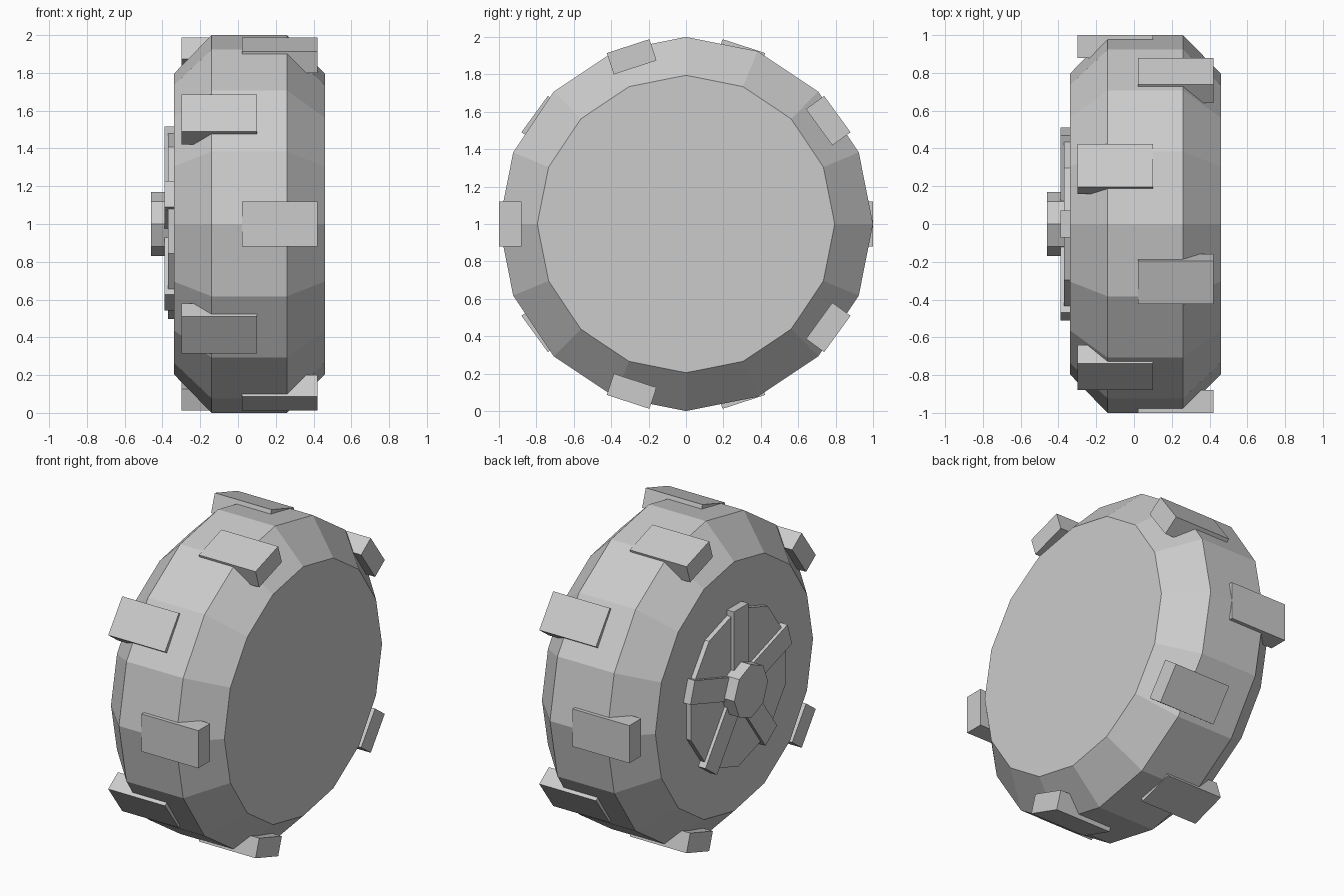
import bpy, bmesh
from math import cos, sin, pi, radians
from mathutils import Matrix

cube = bpy.data.objects.get("Cube")
if cube:
    bpy.data.objects.remove(cube, do_unlink=True)

# One flat grey for the whole wheel
grey = bpy.data.materials.new("plain_grey")
grey.use_nodes = True
COLOUR = (0.6, 0.6, 0.6, 1)
grey.diffuse_color = COLOUR
grey.node_tree.nodes["Principled BSDF"].inputs["Base Color"].default_value = COLOUR

AXLE = Matrix.Translation((0, 0, 1))


def finish(name, bm):
    bmesh.ops.recalc_face_normals(bm, faces=bm.faces)
    mesh = bpy.data.meshes.new(name)
    bm.to_mesh(mesh)
    bm.free()
    mesh.materials.append(grey)
    obj = bpy.data.objects.new(name, mesh)
    bpy.context.collection.objects.link(obj)
    return obj


def lathe(name, profile, sides, start=0.0):
    """Closed solid of revolution about the axle from (x, radius) pairs."""
    bm = bmesh.new()
    rings = []
    for x, r in profile:
        angles = [start + 2 * pi * i / sides for i in range(sides)]
        rings.append([bm.verts.new((x, r * cos(a), 1 + r * sin(a))) for a in angles])
    for a, b in zip(rings, rings[1:]):
        for i in range(sides):
            j = (i + 1) % sides
            bm.faces.new((a[i], a[j], b[j], b[i]))
    bm.faces.new(rings[0])
    bm.faces.new(rings[-1])
    return finish(name, bm)


def radial_box(name, x0, x1, r0, r1, width, degrees):
    """Box lying between two radii, turned about the axle."""
    bm = bmesh.new()
    place = (AXLE @ Matrix.Rotation(radians(degrees), 4, 'X')
             @ Matrix.Translation(((x0 + x1) / 2, (r0 + r1) / 2, 0))
             @ Matrix.Diagonal((x1 - x0, r1 - r0, width, 1)))
    bmesh.ops.create_cube(bm, size=1, matrix=place)
    return finish(name, bm)


# Faceted tyre with bevelled shoulders
lathe("tyre", [(-0.34, 0.795), (-0.14, 1), (0.26, 1), (0.46, 0.795)], 16)

# Staggered tread blocks on the two shoulders
for i in range(5):
    radial_box(f"outer_tread_{i + 1}", -0.30, 0.10, 0.88, 1.0, 0.24, 72 * i)
    radial_box(f"inner_tread_{i + 1}", 0.02, 0.42, 0.88, 1.0, 0.24, 72 * i + 36)

# Rim disc, five spokes and the hub cap on the outer side
lathe("rim_disc", [(-0.37, 0.503), (-0.33, 0.503)], 10, pi / 2)
for i in range(5):
    radial_box(f"spoke_{i + 1}", -0.39, -0.33, 0.05, 0.515, 0.145, 90 + 72 * i)
lathe("hub_cap", [(-0.46, 0.17), (-0.36, 0.17)], 8)
